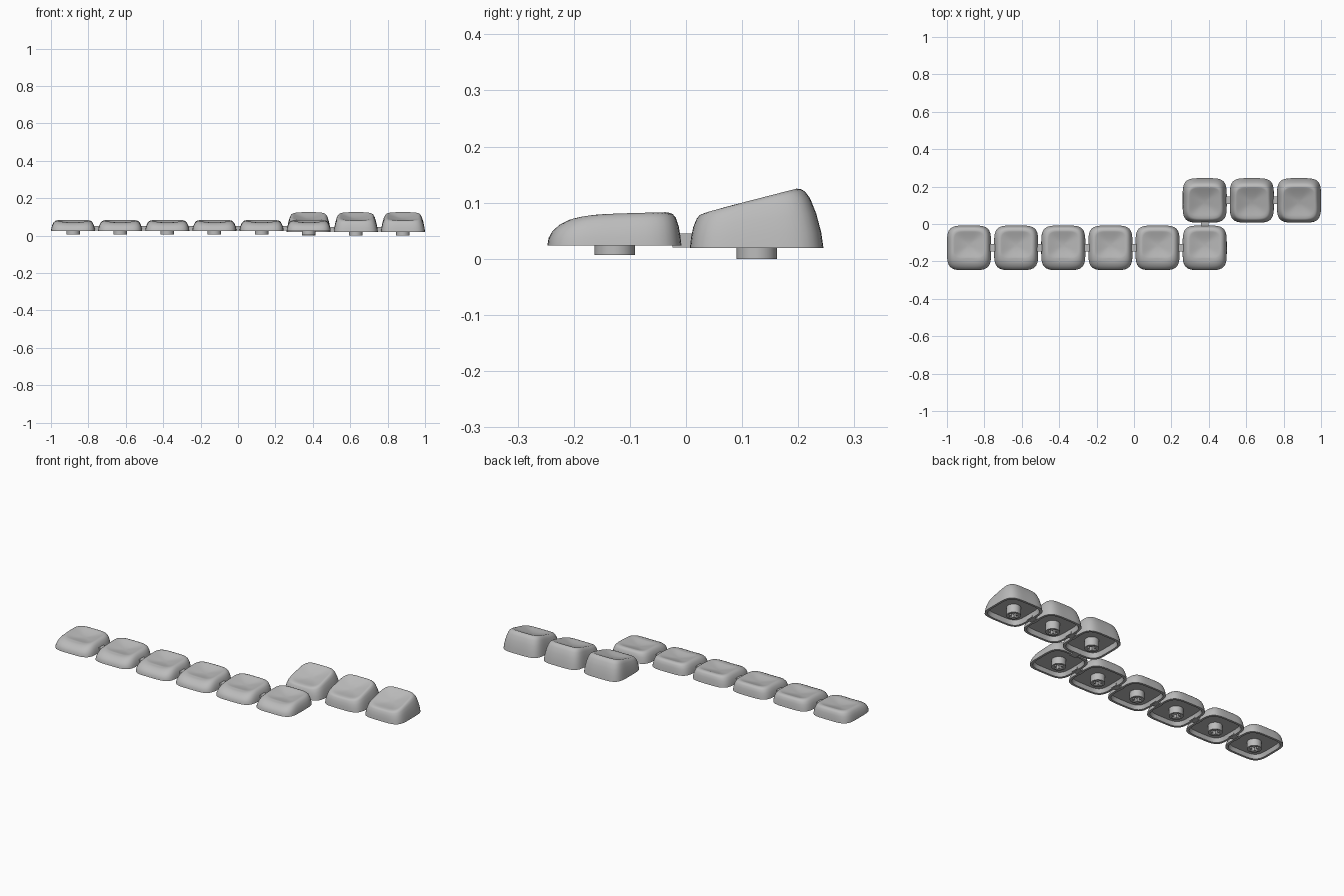
import bpy, bmesh, math

cube = bpy.data.objects.get("Cube")
if cube:
    bpy.data.objects.remove(cube)

SEG = 72
PITCH = 0.252
FIRST_X = -0.882

GREY = bpy.data.materials.new("light grey")
GREY.use_nodes = True
GREY.diffuse_color = (0.5, 0.5, 0.5, 1)
GREY.node_tree.nodes["Principled BSDF"].inputs["Base Color"].default_value = (0.5, 0.5, 0.5, 1)


def add(name, mesh, x=0):
    ob = bpy.data.objects.new(name, mesh)
    ob.location.x = x
    bpy.context.collection.objects.link(ob)
    return ob


def finish(bm, name):
    bmesh.ops.recalc_face_normals(bm, faces=bm.faces)
    mesh = bpy.data.meshes.new(name)
    bm.to_mesh(mesh)
    bm.free()
    mesh.materials.clear()
    mesh.materials.append(GREY)
    mesh.shade_smooth()
    mesh.set_sharp_from_angle(angle=math.radians(55))
    return mesh


def ring(bm, level, bend, scale=1, dish=0, sag=0):
    """Rounded-square loop; level = front y, back y, half width, front z, back z."""
    yf, yb, hx, zf, zb = level
    verts = []
    for i in range(SEG):
        a = math.tau * i / SEG
        c, s = math.cos(a), math.sin(a)
        r = scale * (abs(c) ** 4.4 + abs(s) ** 4.4) ** (-1 / 4.4)
        t = min(1, max(0, 0.5 + 0.5 * r * s))
        z = zf + (zb - zf) * t ** bend
        z -= dish * (1 - scale ** 2) ** 1.3          # scooped top
        z -= sag * (1 - t) * (1 - (r * c) ** 2)      # lowered front lip
        verts.append(bm.verts.new((hx * r * c, yf + (yb - yf) * t, z)))
    return verts


def cap_mesh(name, levels, ceiling, bend, dish, sag):
    bm = bmesh.new()
    yf, yb, hx, zf, zb = levels[0]
    wall = 0.012
    lip = (yf + wall, yb - wall, hx - wall, zf, zb)
    # Hollow inside, then outer wall, then dished top
    rings = [ring(bm, ceiling, bend, 0.3), ring(bm, ceiling, bend), ring(bm, lip, bend)]
    top = len(levels) - 1
    rings += [ring(bm, lv, bend, sag=sag * (k / top) ** 2) for k, lv in enumerate(levels)]
    rings += [ring(bm, levels[-1], bend, f, dish, sag)
              for f in (0.96, 0.91, 0.84, 0.74, 0.6, 0.44, 0.28, 0.12)]
    for lo, hi in zip(rings, rings[1:]):
        for i in range(SEG):
            j = (i + 1) % SEG
            bm.faces.new((lo[i], lo[j], hi[j], hi[i]))
    bm.faces.new(rings[0])
    bm.faces.new(rings[-1])
    return finish(bm, name)


def stem_mesh(name, y, z0, z1):
    """Round post with a cross-shaped socket, extruded from a flat outline."""
    curve = bpy.data.curves.new(name, "CURVE")
    curve.dimensions = "2D"
    curve.fill_mode = "BOTH"
    curve.extrude = (z1 - z0) / 2
    radius, arm, half = 0.036, 0.026, 0.008
    circle = [(radius * math.cos(math.tau * i / 40), radius * math.sin(math.tau * i / 40))
              for i in range(40)]
    cross = []
    for q in range(4):
        c, s = round(math.cos(q * math.pi / 2)), round(math.sin(q * math.pi / 2))
        for px, py in ((arm, -half), (arm, half), (half, half)):
            cross.append((px * c - py * s, px * s + py * c))
    for outline in (circle, cross):
        sp = curve.splines.new("POLY")
        sp.points.add(len(outline) - 1)
        for p, (px, py) in zip(sp.points, outline):
            p.co = (px, py, 0, 1)
        sp.use_cyclic_u = True
    temp = add(name + " outline", curve)
    bpy.context.view_layer.update()
    source = bpy.data.meshes.new_from_object(
        temp.evaluated_get(bpy.context.evaluated_depsgraph_get()))
    bpy.data.objects.remove(temp)
    bm = bmesh.new()
    bm.from_mesh(source)
    bmesh.ops.remove_doubles(bm, verts=bm.verts, dist=0.0001)
    bmesh.ops.translate(bm, verts=bm.verts, vec=(0, y, (z0 + z1) / 2))
    return finish(bm, name)


def bar(name, centre, size):
    bm = bmesh.new()
    bmesh.ops.create_cube(bm, size=1)
    bmesh.ops.scale(bm, verts=bm.verts, vec=size)
    bmesh.ops.translate(bm, verts=bm.verts, vec=centre)
    add(name, finish(bm, name))


# Low caps of the front row
low_cap = cap_mesh("low_cap", [
    (-0.247, -0.008, 0.118, 0.024, 0.024),
    (-0.245, -0.010, 0.116, 0.037, 0.040),
    (-0.238, -0.013, 0.111, 0.050, 0.058),
    (-0.226, -0.018, 0.104, 0.061, 0.073),
    (-0.210, -0.024, 0.096, 0.070, 0.080),
    (-0.198, -0.030, 0.090, 0.074, 0.082),
    (-0.186, -0.037, 0.084, 0.076, 0.083),
], (-0.228, -0.028, 0.098, 0.045, 0.045), 0.5, 0.013, 0.006)
low_stem = stem_mesh("low_stem", -0.127, 0.007, 0.05)

# Tall sloped caps of the back row
tall_cap = cap_mesh("tall_cap", [
    (0.007, 0.245, 0.118, 0.019, 0.019),
    (0.009, 0.241, 0.115, 0.038, 0.047),
    (0.013, 0.232, 0.109, 0.057, 0.081),
    (0.019, 0.221, 0.102, 0.072, 0.108),
    (0.024, 0.212, 0.096, 0.079, 0.120),
    (0.030, 0.205, 0.091, 0.082, 0.124),
    (0.038, 0.197, 0.085, 0.084, 0.125),
], (0.023, 0.228, 0.1, 0.046, 0.046), 1, 0.014, 0.003)
tall_stem = stem_mesh("tall_stem", 0.126, 0, 0.052)

# Place the caps, stems and the bars that join neighbours
rows = (("front", range(6), low_cap, low_stem, -0.127, 0.038),
        ("back", range(5, 8), tall_cap, tall_stem, 0.126, 0.033))
for row, columns, cap, stem, y, z in rows:
    for i in columns:
        x = FIRST_X + PITCH * i
        add(f"{row}_cap_{i}", cap, x)
        add(f"{row}_stem_{i}", stem, x)
        if i != columns[-1]:
            bar(f"{row}_link_{i}", (x + PITCH / 2, y, z), (0.05, 0.04, 0.024))

# Bar joining the two rows
bar("row_link", (FIRST_X + PITCH * 5, -0.002, 0.0325), (0.04, 0.044, 0.025))
